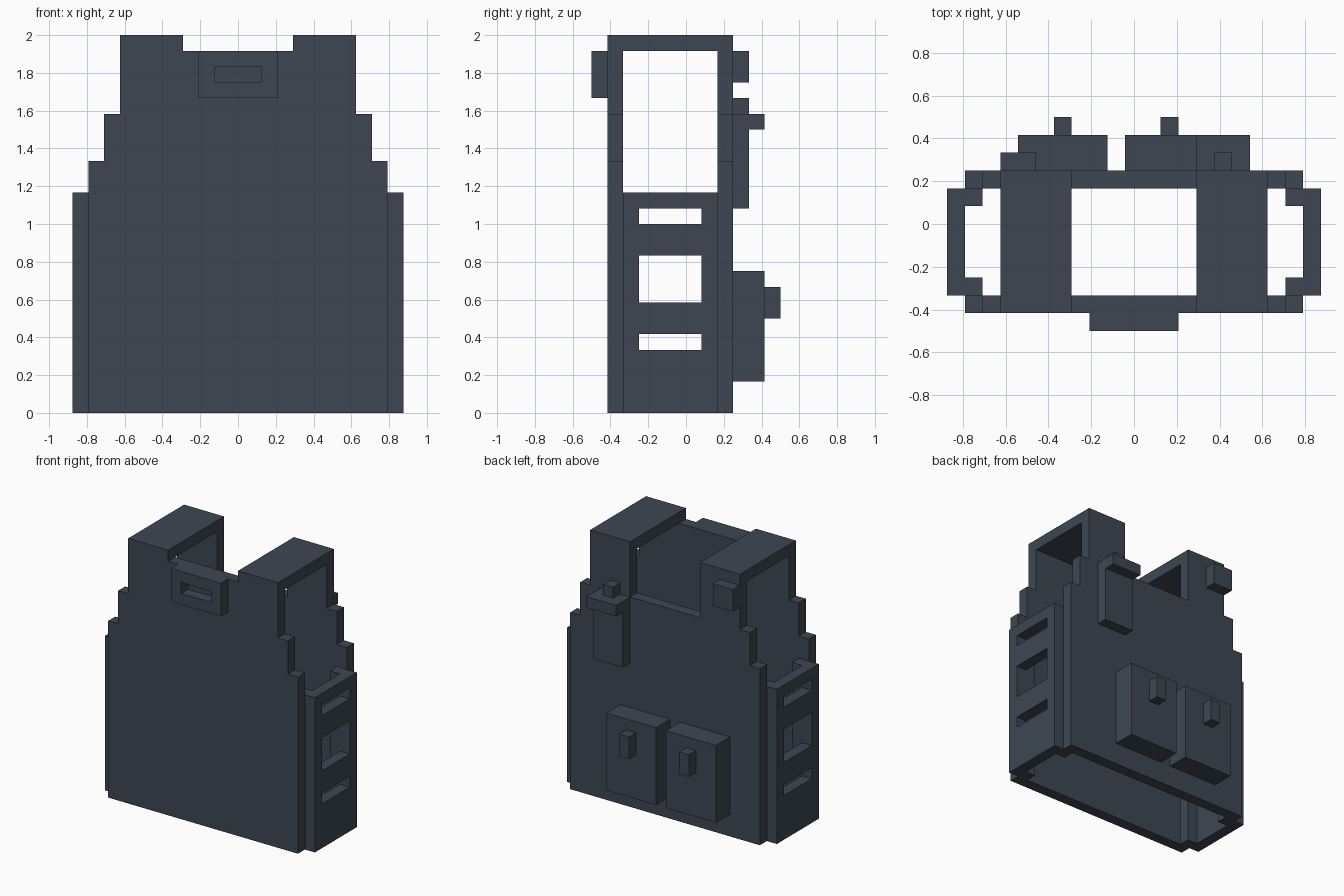
import bpy
import bmesh

cube = bpy.data.objects.get("Cube")
if cube:
    bpy.data.objects.remove(cube, do_unlink=True)

U = 1 / 12  # one modelling unit

slate = bpy.data.materials.new("dark slate blue")
slate.use_nodes = True
COLOUR = (0.047, 0.062, 0.085, 1)
slate.diffuse_color = COLOUR
slate.node_tree.nodes["Principled BSDF"].inputs["Base Color"].default_value = COLOUR


def finish(name, bm, mirror=False, thickness=0):
    mesh = bpy.data.meshes.new(name)
    bm.to_mesh(mesh)
    bm.free()
    mesh.materials.append(slate)
    ob = bpy.data.objects.new(name, mesh)
    bpy.context.collection.objects.link(ob)
    if thickness:
        mod = ob.modifiers.new("thickness", 'SOLIDIFY')
        mod.thickness = thickness * U
        mod.offset = -1
    if mirror:
        ob.modifiers.new("mirror", 'MIRROR').use_axis = (True, False, False)
    return ob


def box(name, x, y, z, mirror=False):
    """Block spanning the given ranges, in units."""
    bm = bmesh.new()
    bmesh.ops.create_cube(bm, size=1)
    for v in bm.verts:
        for i, (lo, hi) in enumerate((x, y, z)):
            v.co[i] = U * ((lo + hi) / 2 + v.co[i] * (hi - lo))
    return finish(name, bm, mirror)


def sheet(name, axis, place, across, heights, keep, mirror=False):
    """One-unit-thick plate of grid cells; keep(a, z) tells which cells are solid."""
    bm = bmesh.new()
    for a0, a1 in zip(across, across[1:]):
        for z0, z1 in zip(heights, heights[1:]):
            if not keep((a0 + a1) / 2, (z0 + z1) / 2):
                continue
            corners = ((a0, z0), (a1, z0), (a1, z1), (a0, z1))
            bm.faces.new([bm.verts.new((a * U, place * U, z * U) if axis == 'y'
                                       else (place * U, a * U, z * U))
                          for a, z in corners])
    bmesh.ops.remove_doubles(bm, verts=bm.verts, dist=0.001)
    return finish(name, bm, mirror, thickness=1)


# Front and back panels: stepped armholes, with a cut-out neckline
def panel_rule(neck):
    def keep(x, z):
        half = 9.5 if z < 16 else 8.5 if z < 19 else 7.5
        return abs(x) < half and not (abs(x) < 3.5 and z > neck)
    return keep


steps = [-9.5, -8.5, -7.5, -3.5, 3.5, 7.5, 8.5, 9.5]
levels = [0, 16, 19, 23, 24]
sheet("front_panel", 'y', -5, steps, levels, panel_rule(23))
sheet("back_panel", 'y', 2, steps, levels, panel_rule(19))

# Shoulder straps
box("shoulder_straps", (3.5, 7.5), (-4, 2), (23, 24), mirror=True)

# Slotted side panels, joined to the body by corner strips
slots = ((4, 5), (7, 10), (12, 13))
sheet("side_panels", 'x', 10.5, [-4, -3, 1, 2], [0, 4, 5, 7, 10, 12, 13, 14],
      lambda y, z: not (-3 < y < 1 and any(lo < z < hi for lo, hi in slots)),
      mirror=True)
for name, y in (("front_corner_strips", -4), ("back_corner_strips", 1)):
    box(name, (8.5, 9.5), (y, y + 1), (0, 14), mirror=True)

# Chest plate with a recessed slot
sheet("chest_plate", 'y', -6, [-2.5, -1.5, 1.5, 2.5], [20, 21, 22, 23],
      lambda x, z: not (abs(x) < 1.5 and 21 < z < 22))

# Back pockets with toggles
for side, x in (("right", -6.5), ("left", -0.5)):
    box(side + "_back_pocket", (x, x + 5), (3, 5), (2, 9))
    box(side + "_pocket_toggle", (x + 2, x + 3), (5, 6), (6, 8))

# Shoulder pouch with flap and stub, and a small block on the other strap
box("shoulder_pouch", (3.5, 6.5), (3, 4), (13, 18))
box("pouch_flap", (3.5, 6.5), (3, 5), (18, 19))
box("pouch_stub", (4.5, 5.5), (3, 4), (19, 20))
box("strap_block", (-7.5, -5.5), (3, 4), (21, 23))
